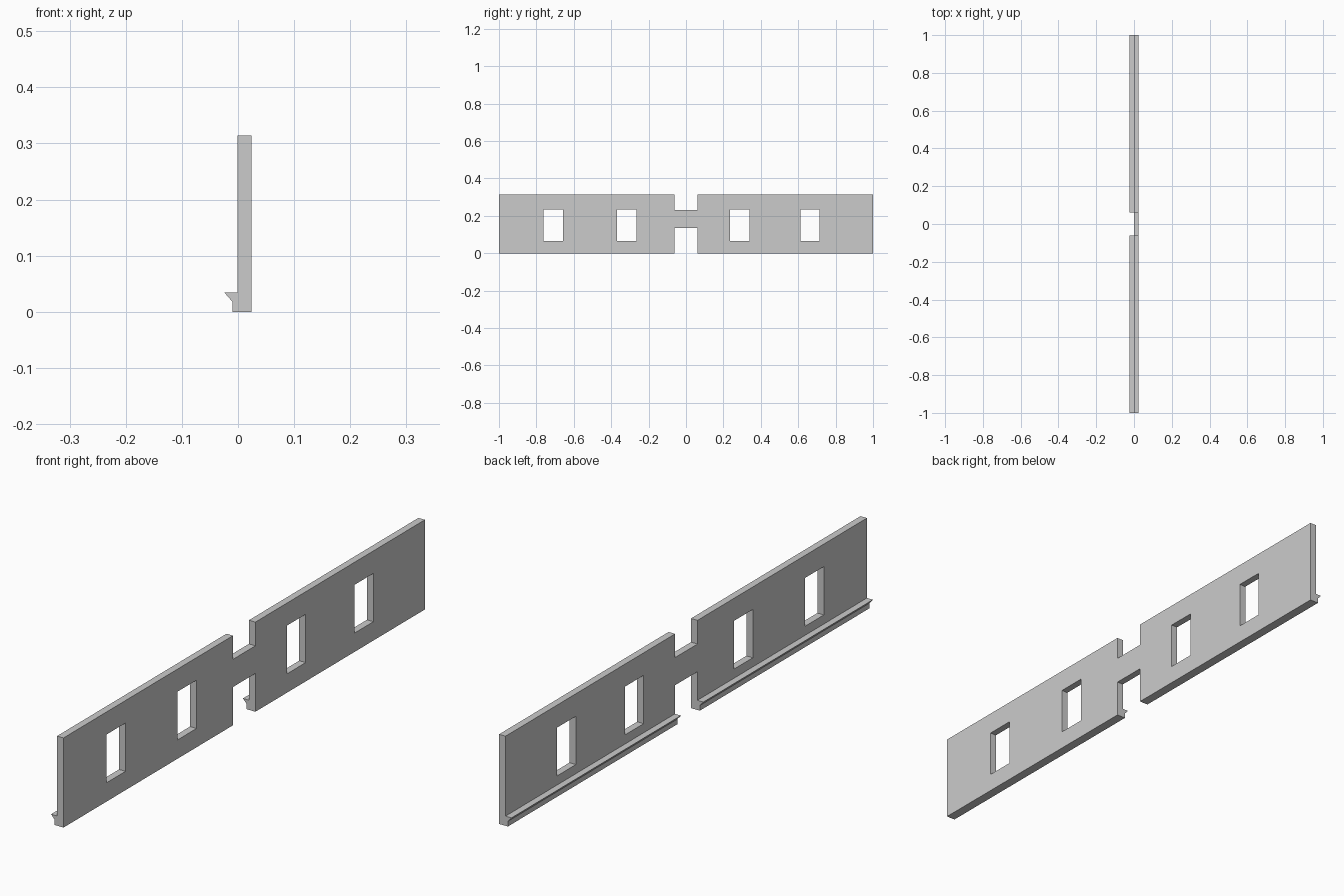
import bpy, bmesh
from math import pi

if "Cube" in bpy.data.objects:
    bpy.data.objects.remove(bpy.data.objects["Cube"])

TOP = 0.314
GAP = 0.062
X0, X1 = -0.001, 0.024


def rect(y0, y1, z0, z1):
    return [(y0, z0), (y1, z0), (y1, z1), (y0, z1)]


def plate(name, loops, x0, x1):
    """Extrude closed y/z loops (inner loops become holes) between x0 and x1."""
    curve = bpy.data.curves.new(name + "_profile", 'CURVE')
    curve.dimensions = '2D'
    curve.fill_mode = 'BOTH'
    curve.extrude = (x1 - x0) / 2
    for pts in loops:
        spline = curve.splines.new('POLY')
        spline.points.add(len(pts) - 1)
        for p, (y, z) in zip(spline.points, pts):
            p.co = (y, z, 0, 1)
        spline.use_cyclic_u = True
    helper = bpy.data.objects.new(name + "_helper", curve)
    bpy.context.collection.objects.link(helper)
    bpy.context.view_layer.update()
    deps = bpy.context.evaluated_depsgraph_get()
    mesh = bpy.data.meshes.new_from_object(helper.evaluated_get(deps))
    bpy.data.objects.remove(helper)
    bm = bmesh.new()
    bm.from_mesh(mesh)
    bmesh.ops.remove_doubles(bm, verts=bm.verts, dist=1e-5)
    bmesh.ops.recalc_face_normals(bm, faces=bm.faces)
    for f in bm.faces:
        f.smooth = False
    bm.to_mesh(mesh)
    bm.free()
    obj = bpy.data.objects.new(name, mesh)
    obj.rotation_euler = (pi / 2, 0, pi / 2)
    obj.location.x = (x0 + x1) / 2
    bpy.context.collection.objects.link(obj)


def prism(name, profile, y0, y1):
    """Extrude an x/z profile along y."""
    bm = bmesh.new()
    face = bm.faces.new([bm.verts.new((x, y0, z)) for x, z in profile])
    ext = bmesh.ops.extrude_face_region(bm, geom=[face])
    verts = [v for v in ext["geom"] if isinstance(v, bmesh.types.BMVert)]
    bmesh.ops.translate(bm, verts=verts, vec=(0, y1 - y0, 0))
    bmesh.ops.recalc_face_normals(bm, faces=bm.faces)
    mesh = bpy.data.meshes.new(name)
    bm.to_mesh(mesh)
    bm.free()
    bpy.context.collection.objects.link(bpy.data.objects.new(name, mesh))


# Wall: two panels joined by a narrow bridge, with four window openings
outline = [(-1, 0), (-GAP, 0), (-GAP, 0.134), (GAP, 0.134), (GAP, 0), (1, 0),
           (1, TOP), (GAP, TOP), (GAP, 0.231), (-GAP, 0.231), (-GAP, TOP), (-1, TOP)]
windows = [rect(y - 0.052, y + 0.052, 0.066, 0.235)
           for y in (-0.709, -0.316, 0.288, 0.663)]
plate("wall", [outline] + windows, X0, X1)

# Base ledges: flared moulding along the foot of each panel
ledge = [(X0, 0), (-0.010, 0), (-0.010, 0.018), (-0.024, 0.034), (X0, 0.034)]
prism("base_ledge_near", ledge, -1, -GAP)
prism("base_ledge_far", ledge, GAP, 1)
